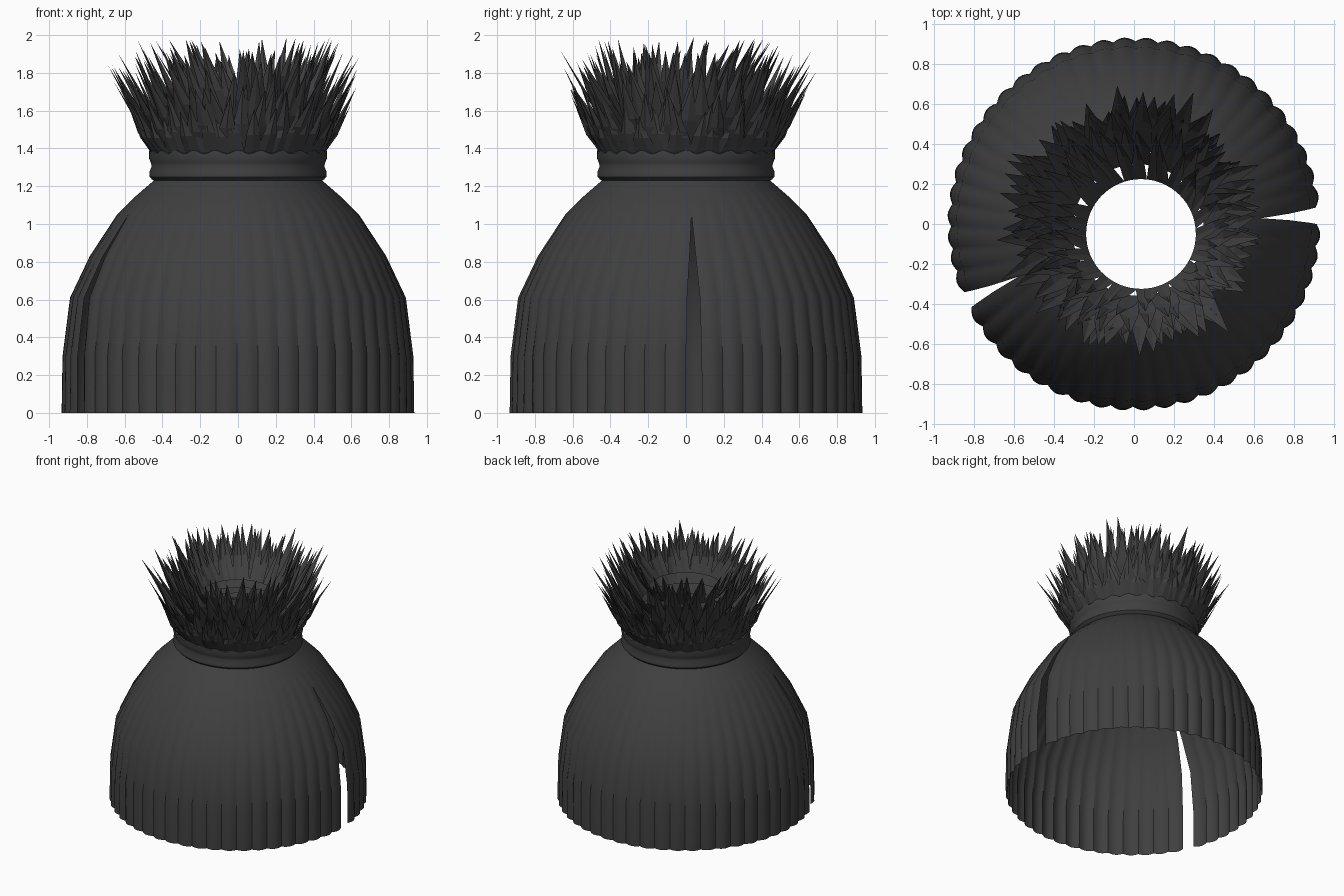
import bpy, bmesh, math, random
from mathutils import Vector

random.seed(4)
cube = bpy.data.objects.get("Cube")
if cube:
    bpy.data.objects.remove(cube, do_unlink=True)

charcoal = bpy.data.materials.new("charcoal")
charcoal.use_nodes = True
colour = (0.05, 0.05, 0.05, 1)
charcoal.diffuse_color = colour
bsdf = charcoal.node_tree.nodes["Principled BSDF"]
bsdf.inputs["Base Color"].default_value = colour
bsdf.inputs["Roughness"].default_value = 0.8


def finish(name, bm, smooth=None):
    mesh = bpy.data.meshes.new(name)
    bm.to_mesh(mesh)
    bm.free()
    mesh.materials.append(charcoal)
    obj = bpy.data.objects.new(name, mesh)
    bpy.context.collection.objects.link(obj)
    if smooth:
        bpy.ops.object.select_all(action='DESELECT')
        obj.select_set(True)
        bpy.context.view_layer.objects.active = obj
        bpy.ops.object.shade_smooth_by_angle(angle=math.radians(smooth))
    return obj


def polar(r, a, z):
    return Vector((r * math.cos(a), r * math.sin(a), z))


def skin(bm, rows):
    """Join rows of points, listed from the bottom up, with quads."""
    rows = [[bm.verts.new(p) for p in row] for row in rows]
    for low, high in zip(rows, rows[1:]):
        for i in range(len(low) - 1):
            bm.faces.new((low[i], low[i + 1], high[i + 1], high[i]))


# Pleated cloak: two panels that part in a tapering slit at each side
PLEATS = 50
APEX = 1.05
# radius, height, slit half-angle in degrees
profile = [(0.935, 0, 2.7), (0.93, 0.3, 2.6), (0.89, 0.61, 2.2),
           (0.785, 0.83, 1.2), (0.64, APEX, 0), (0.55, 1.14, 0), (0.44, 1.235, 0)]
slits = [math.radians(d) for d in (2.6, 204.5, 362.6)]
bm = bmesh.new()
for start, end in zip(slits, slits[1:]):
    steps = round((end - start) / math.tau * PLEATS) * 6
    rows = []
    for r, z, gap in profile:
        w = math.radians(gap)
        depth = 0.02 * max(0, 1 - z / 1.2)
        row = []
        for i in range(steps + 1):
            a = start + w + (end - start - 2 * w) * i / steps
            dip = 1 - abs(math.sin(math.pi * i / 6))
            row.append(polar(r - depth * dip, a, z))
        rows.append(row)
    skin(bm, rows)
bmesh.ops.remove_doubles(bm, verts=bm.verts, dist=0.0005)
finish("cloak", bm, 35)

# Rolled neck band with a wavy upper edge
band = [(0.435, 1.225), (0.455, 1.235), (0.469, 1.25), (0.469, 1.275), (0.457, 1.305),
        (0.462, 1.325), (0.472, 1.35), (0.47, 1.38), (0.44, 1.39)]
bm = bmesh.new()
rows = []
for r, z in band:
    wave = 0.01 if z > 1.36 else 0
    rows.append([polar(r, math.tau * i / 144, z + wave * math.cos(math.tau * i / 6))
                 for i in range(145)])
skin(bm, rows)
bmesh.ops.remove_doubles(bm, verts=bm.verts, dist=0.0005)
finish("neck_band", bm, 40)


def fur_layer(name, count, r0, z0, r1, z1, width, shift=(0, 0)):
    """Ring of folded, pointed tufts that splay outwards."""
    bm = bmesh.new()
    offset = Vector((*shift, 0))
    for i in range(count):
        a = math.tau * (i + random.uniform(-0.2, 0.2)) / count
        reach = random.uniform(0.82, 1.16)
        tip_r = r0 + (r1 - r0) * reach * random.uniform(0.85, 1.25)
        tip_z = min(2.0, z0 + (z1 - z0) * reach)
        side = Vector((-math.sin(a), math.cos(a), 0))
        out = polar(1, a, 0)
        base = polar(r0, a, z0) + offset
        tip = polar(tip_r, a, tip_z) + side * random.uniform(-0.06, 0.06)
        middle = base.lerp(tip, 0.42) + out * 0.012
        half = width / 2
        sink = out * (half * half / (2 * r0))
        rows = [[base + side * half - sink, base, base - side * half - sink],
                [middle + side * half * 0.85 - sink, middle + out * 0.012,
                 middle - side * half * 0.85 - sink]]
        skin(bm, rows)
        bm.verts.ensure_lookup_table()
        left, ridge, right = bm.verts[-3:]
        point = bm.verts.new(tip)
        bm.faces.new((left, ridge, point))
        bm.faces.new((ridge, right, point))
    finish(name, bm)


# Fur collar, from the low outer ring to the high inner ring
fur_layer("fur_outer", 44, 0.455, 1.37, 0.56, 1.61, 0.09)
fur_layer("fur_outer_fill", 40, 0.445, 1.38, 0.60, 1.69, 0.10)
fur_layer("fur_middle", 40, 0.42, 1.40, 0.64, 1.79, 0.11)
fur_layer("fur_upper", 38, 0.37, 1.46, 0.58, 1.86, 0.11)
fur_layer("fur_crown", 34, 0.33, 1.54, 0.51, 1.92, 0.10, (0.02, -0.03))
fur_layer("fur_inner", 32, 0.275, 1.64, 0.43, 1.95, 0.07, (0.035, -0.05))
